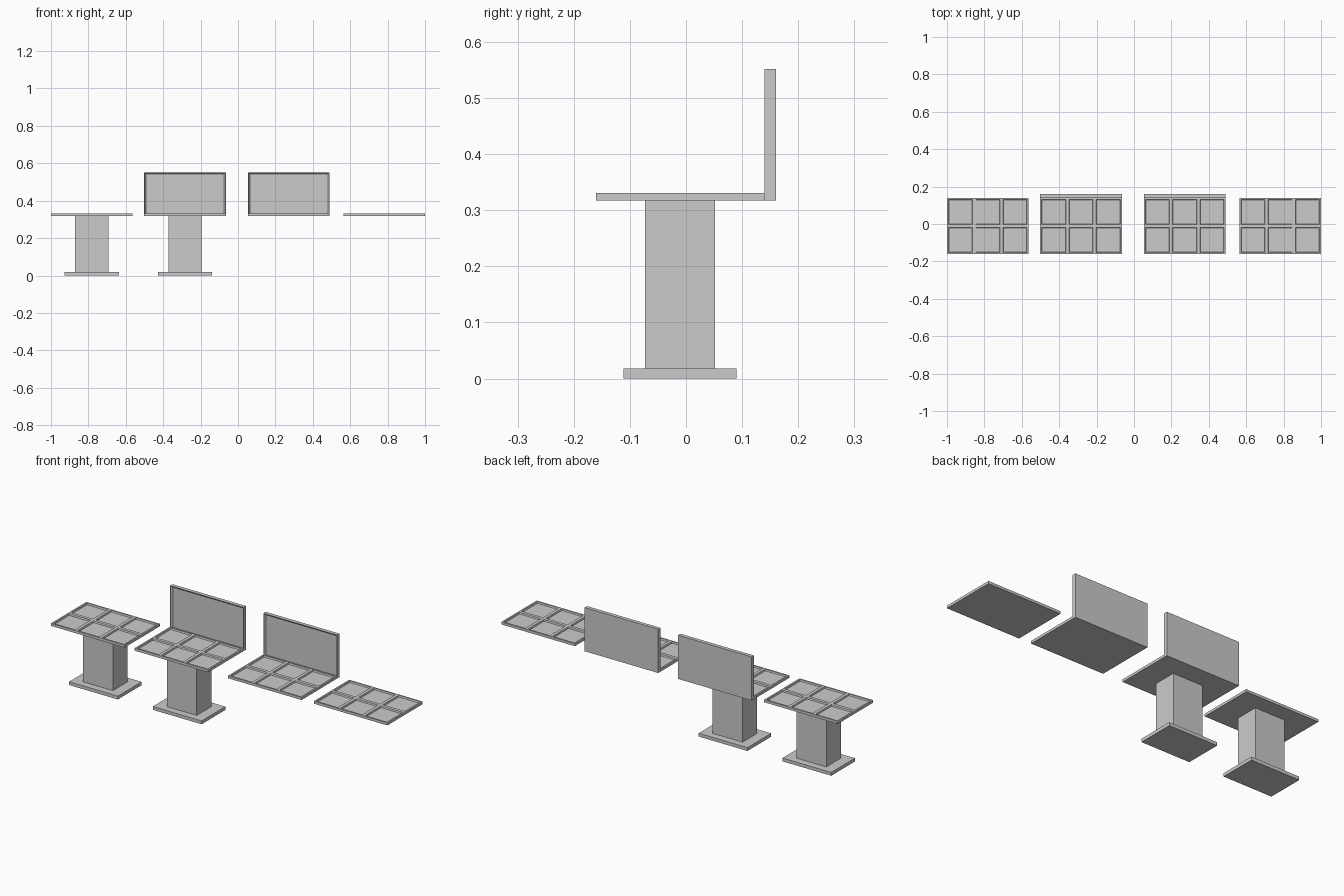
import bpy, bmesh
from mathutils import Vector

if "Cube" in bpy.data.objects:
    bpy.data.objects.remove(bpy.data.objects["Cube"])


def box(bm, x0, x1, y0, y1, z0, z1):
    r = bmesh.ops.create_cube(bm, size=1)
    for v in r["verts"]:
        v.co = Vector(((x0 + x1) / 2 + v.co.x * (x1 - x0),
                       (y0 + y1) / 2 + v.co.y * (y1 - y0),
                       (z0 + z1) / 2 + v.co.z * (z1 - z0)))


def finish(bm, name):
    bm.normal_update()
    me = bpy.data.meshes.new(name)
    bm.to_mesh(me)
    bm.free()
    ob = bpy.data.objects.new(name, me)
    bpy.context.collection.objects.link(ob)
    return ob


def recess(bm, faces, rim, slope, depth):
    # flat rim first, then a sloped wall down to the sunken panel
    bmesh.ops.inset_individual(bm, faces=faces, thickness=rim)
    bmesh.ops.inset_individual(bm, faces=faces, thickness=slope, depth=-depth)


def plain_box(name, *dims):
    bm = bmesh.new()
    box(bm, *dims)
    return finish(bm, name)


W = 0.437


def seat(name, cx):
    # slab with a 3 x 2 grid of sunken panels on top
    bm = bmesh.new()
    box(bm, cx - W / 2, cx + W / 2, -0.16, 0.14, 0.317, 0.331)
    cuts = [(cx - W / 6, 0, 0), (cx + W / 6, 0, 0), (0, -0.01, 0)]
    for co, no in zip(cuts, [(1, 0, 0), (1, 0, 0), (0, 1, 0)]):
        bmesh.ops.bisect_plane(bm, geom=bm.verts[:] + bm.edges[:] + bm.faces[:],
                               plane_co=co, plane_no=no)
    bm.normal_update()
    recess(bm, [f for f in bm.faces if f.normal.z > 0.9], 0.012, 0.003, 0.008)
    finish(bm, name)


def backrest(name, cx):
    # upright board, sunken on the front
    bm = bmesh.new()
    box(bm, cx - W / 2, cx + W / 2, 0.14, 0.16, 0.317, 0.552)
    bm.normal_update()
    recess(bm, [f for f in bm.faces if f.normal.y < -0.9], 0.003, 0.011, 0.010)
    finish(bm, name)


def pedestal(name, cx):
    # floor plate and column
    plain_box(name + "_base", cx - 0.145, cx + 0.145, -0.111, 0.09, 0, 0.018)
    plain_box(name + "_column", cx - 0.089, cx + 0.089, -0.073, 0.052, 0.018, 0.317)


# name, centre x, has backrest, has pedestal
for name, cx, back, foot in [("stool", -0.7815, False, True),
                             ("chair", -0.2835, True, True),
                             ("chair_top", 0.2715, True, False),
                             ("stool_top", 0.7815, False, False)]:
    seat(name + "_seat", cx)
    if back:
        backrest(name + "_backrest", cx)
    if foot:
        pedestal(name, cx)
